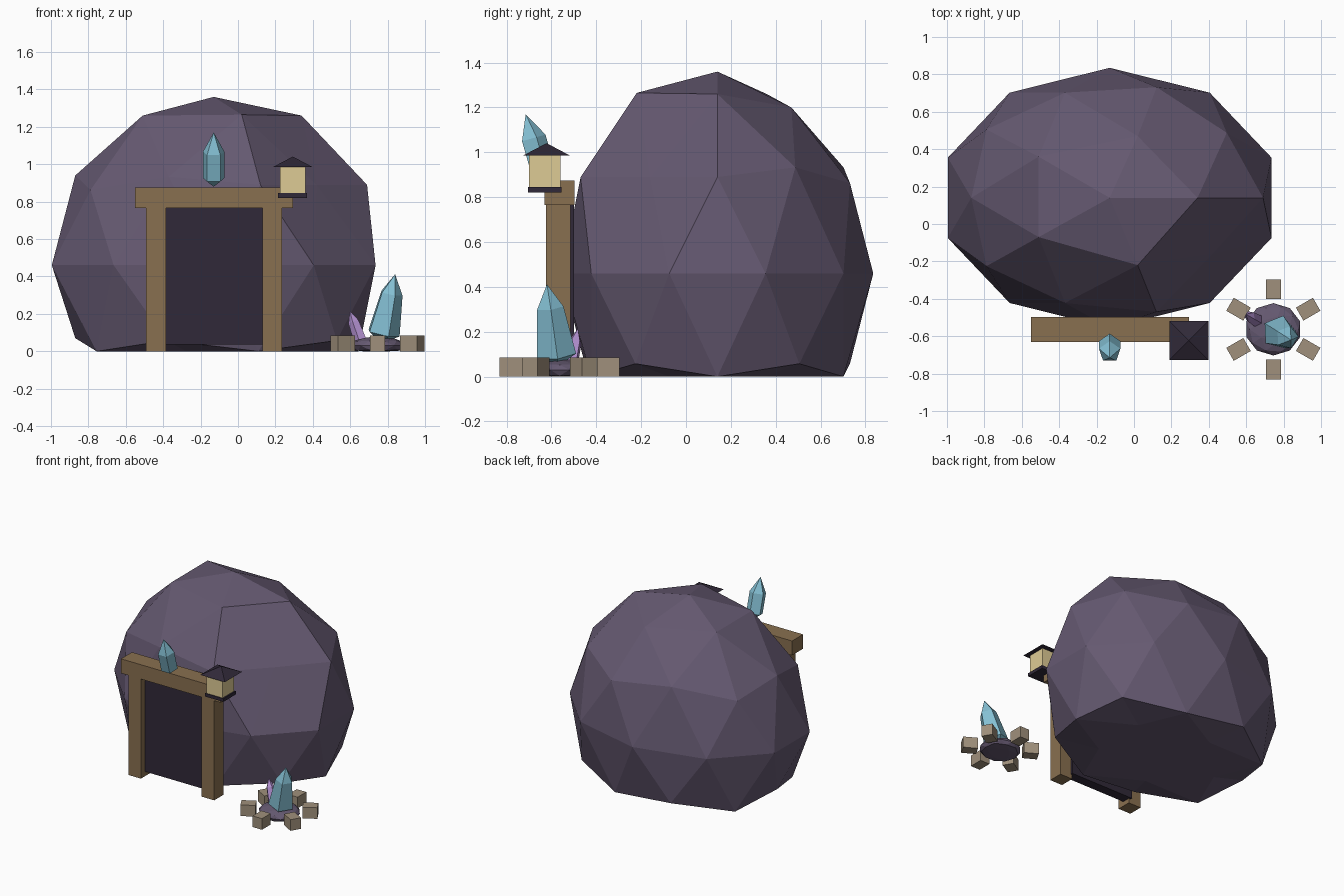
import bpy, bmesh, math
from mathutils import Vector, Matrix

if "Cube" in bpy.data.objects:
    bpy.data.objects.remove(bpy.data.objects["Cube"])


def mat(name, rgb):
    m = bpy.data.materials.new(name)
    m.diffuse_color = (*rgb, 1)
    m.use_nodes = True
    m.node_tree.nodes["Principled BSDF"].inputs["Base Color"].default_value = m.diffuse_color
    return m


ROCK = mat("rock", (0.13, 0.10, 0.165))
DARK = mat("dark", (0.03, 0.022, 0.04))
WOOD = mat("wood", (0.25, 0.16, 0.08))
STONE = mat("stone", (0.35, 0.28, 0.20))
GLOW = mat("glow", (0.73, 0.60, 0.30))
BLUE = mat("blue_crystal", (0.23, 0.52, 0.65))
PURPLE = mat("purple_crystal", (0.43, 0.27, 0.61))


def finish(name, bm, material):
    bmesh.ops.recalc_face_normals(bm, faces=bm.faces)
    me = bpy.data.meshes.new(name)
    bm.to_mesh(me)
    bm.free()
    me.materials.append(material)
    ob = bpy.data.objects.new(name, me)
    bpy.context.collection.objects.link(ob)
    return ob


def box(name, lo, hi, material, turn=0):
    lo, hi = Vector(lo), Vector(hi)
    bm = bmesh.new()
    m = (Matrix.Translation((lo + hi) / 2) @ Matrix.Rotation(turn, 4, 'Z')
         @ Matrix.Diagonal((*(hi - lo), 1)))
    bmesh.ops.create_cube(bm, size=1, matrix=m)
    return finish(name, bm, material)


def boulder(name, centre, radii, material, subdiv, snaps=()):
    """Icosphere squashed to radii, cut flat at the ground."""
    bm = bmesh.new()
    bmesh.ops.create_icosphere(bm, subdivisions=subdiv, radius=1)
    for v in bm.verts:
        v.co = Vector(c + r * p for c, r, p in zip(centre, radii, v.co))
    for s in snaps:
        min(bm.verts, key=lambda v: (v.co - Vector(s)).length).co = s
    for v in bm.verts:
        v.co.z = max(v.co.z, 0)
    return finish(name, bm, material)


def crystal(name, base, tip, radius, material, shoulder=0.63, taper=1.0, spin=0.0):
    """Five-sided shard: pointed foot, two rings, pointed tip."""
    base, tip = Vector(base), Vector(tip)
    rot = (tip - base).to_track_quat('Z', 'Y')
    length = (tip - base).length
    bm = bmesh.new()
    rings = []
    for h, r in ((0.14, radius), (shoulder, radius * taper)):
        rings.append([bm.verts.new(base + rot @ Vector((
            r * math.cos(spin + math.tau * i / 5),
            r * math.sin(spin + math.tau * i / 5), h * length))) for i in range(5)])
    foot, top = bm.verts.new(base), bm.verts.new(tip)
    a, b = rings
    for i in range(5):
        j = (i + 1) % 5
        bm.faces.new((a[i], a[j], b[j], b[i]))
        bm.faces.new((foot, a[j], a[i]))
        bm.faces.new((b[i], b[j], top))
    return finish(name, bm, material)


# Main boulder, with a few corners nudged for an uneven crown and flat patch
boulder("cave_boulder", (-0.13, 0.14, 0.46), (0.91, 0.695, 0.90), ROCK, 2, (
    (0.42, -0.16, 0.89), (0.02, -0.22, 1.265), (0.34, 0.14, 1.26),
    (-0.51, -0.07, 1.26), (-0.51, 0.36, 1.26), (0.02, 0.47, 1.20),
    (0.69, 0.14, 0.89), (0.12, -0.47, 0.89), (-0.87, 0.14, 0.94),
    (-0.87, 0.14, 0.07)))

# Doorway
box("door_opening", (-0.40, -0.575, 0.035), (0.14, -0.50, 0.77), DARK)
for side, x in (("left", -0.438), ("right", 0.183)):
    box(side + "_post", (x - 0.053, -0.625, 0), (x + 0.053, -0.515, 0.77), WOOD)
box("lintel", (-0.55, -0.63, 0.765), (0.295, -0.497, 0.875), WOOD)
crystal("lintel_crystal", (-0.13, -0.632, 0.88), (-0.13, -0.715, 1.17), 0.06, BLUE,
        spin=math.pi / 2)

# Lantern
box("lantern_base", (0.215, -0.705, 0.82), (0.37, -0.555, 0.845), DARK)
box("lantern_glass", (0.225, -0.70, 0.845), (0.36, -0.56, 0.99), GLOW)
bm = bmesh.new()
bmesh.ops.create_cone(bm, cap_ends=True, segments=4, radius1=0.104 * math.sqrt(2),
                      radius2=0, depth=0.055,
                      matrix=Matrix.Translation((0.293, -0.622, 1.0135))
                      @ Matrix.Rotation(math.pi / 4, 4, 'Z'))
finish("lantern_roof", bm, DARK)

# Crystal fire pit
PX, PY = 0.745, -0.563
boulder("pit_mound", (PX, PY, 0.03), (0.15, 0.14, 0.05), ROCK, 2)
for i in range(6):
    a = math.pi / 2 + i * math.pi / 3
    x, y = PX + 0.215 * math.cos(a), PY + 0.215 * math.sin(a)
    box(f"pit_stone_{i + 1}", (x - 0.0525, y - 0.04, 0), (x + 0.0525, y + 0.04, 0.085),
        STONE, a)
crystal("large_crystal", (0.763, -0.572, 0.045), (0.84, -0.62, 0.412), 0.092, BLUE,
        shoulder=0.72, taper=0.68, spin=0.3)
crystal("small_crystal", (0.665, -0.52, 0.03), (0.598, -0.482, 0.215), 0.036, PURPLE,
        shoulder=0.68, taper=0.85, spin=0.3)
